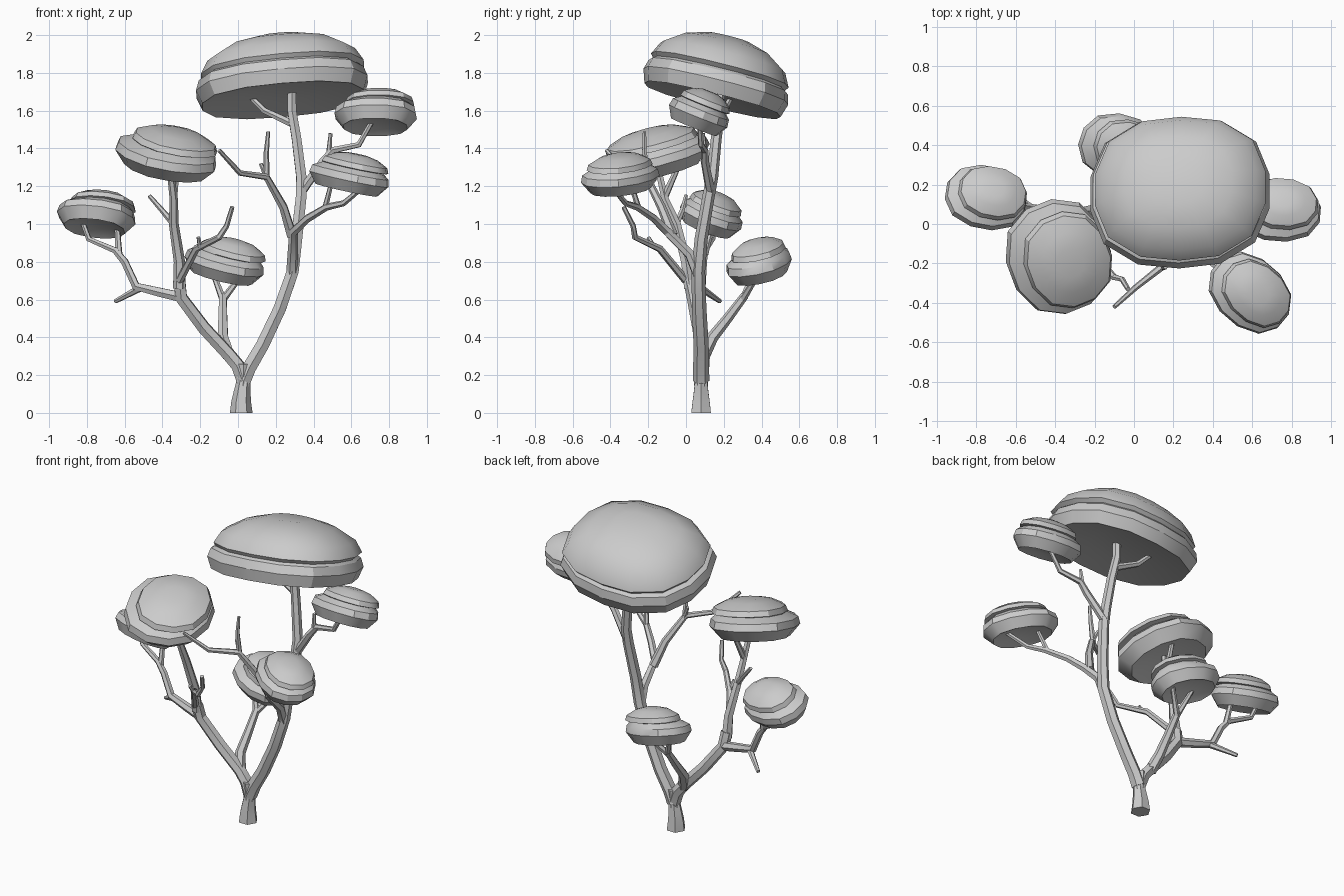
import bpy, bmesh, math
from mathutils import Vector, Matrix

cube = bpy.data.objects.get("Cube")
if cube:
    bpy.data.objects.remove(cube, do_unlink=True)

grey = bpy.data.materials.new("plain grey")
grey.use_nodes = True
shade = (0.6, 0.6, 0.6, 1)
grey.diffuse_color = shade
grey.node_tree.nodes["Principled BSDF"].inputs["Base Color"].default_value = shade


def finish(ob, angle):
    bpy.ops.object.select_all(action='DESELECT')
    ob.select_set(True)
    bpy.context.view_layer.objects.active = ob
    if ob.type == 'CURVE':
        bpy.ops.object.convert(target='MESH')
    bpy.ops.object.shade_smooth_by_angle(angle=math.radians(angle))


def branch(name, points, start, end):
    """Six-sided tapering limb through the points."""
    cu = bpy.data.curves.new(name, 'CURVE')
    cu.dimensions = '3D'
    cu.bevel_depth = 1
    cu.bevel_resolution = 1
    cu.use_fill_caps = True
    sp = cu.splines.new('POLY')
    sp.points.add(len(points) - 1)
    for i, (p, co) in enumerate(zip(sp.points, points)):
        p.co = (*co, 1)
        p.radius = start + (end - start) * i / (len(points) - 1)
    cu.materials.append(grey)
    ob = bpy.data.objects.new(name, cu)
    bpy.context.collection.objects.link(ob)
    finish(ob, 30)


# Profiles: radius, height, share of the cap offset
WIDE = [(.45, -.36, 0), (.94, -.47, 0), (1, -.26, 0), (.96, -.11, 0), (.91, -.07, .5),
        (.95, -.01, 1), (.86, .19, 1), (.6, .39, 1), (.3, .5, 1)]
SMALL = [(.45, -.38, 0), (.78, -.5, 0), (1, -.2, 0), (.96, -.01, 0), (.76, .12, .5),
         (.84, .14, 1), (.79, .28, 1), (.52, .43, 1), (.25, .49, 1)]


def canopy(name, centre, size, turn, slope, cap, profile, power=2.3, sides=12):
    """Flattened leaf cushion with an overhanging cap, tilted along the slope."""
    bm = bmesh.new()
    rings = []
    for r, h, k in profile:
        ring = []
        for i in range(sides):
            a = math.tau * (i + .5) / sides
            c, s = math.cos(a), math.sin(a)
            q = r / (abs(c) ** power + abs(s) ** power) ** (1 / power)
            ring.append(bm.verts.new((size[0] * q * c, size[1] * q * s, size[2] * h)))
        shift = Matrix.Rotation(-turn, 3, 'Z') @ Vector((*cap, 0)) * k
        for v in ring:
            v.co += shift
        rings.append(ring)
    for low, high in zip(rings, rings[1:]):
        for i in range(sides):
            j = (i + 1) % sides
            bm.faces.new((low[i], low[j], high[j], high[i]))
    bm.faces.new(rings[0][::-1])
    bm.faces.new(rings[-1])
    tilt = Vector((0, 0, 1)).rotation_difference(Vector((-slope[0], -slope[1], 1)))
    bm.transform(Matrix.Translation(centre) @ tilt.to_matrix().to_4x4()
                 @ Matrix.Rotation(turn, 4, 'Z'))
    me = bpy.data.meshes.new(name)
    bm.to_mesh(me)
    bm.free()
    me.materials.append(grey)
    ob = bpy.data.objects.new(name, me)
    bpy.context.collection.objects.link(ob)
    finish(ob, 32)


# Trunk and the two main limbs
branch("trunk_foot", [(.017, .08, 0), (.017, .08, .06), (.022, .08, .11), (.03, .08, .17)], .06, .037)
branch("trunk_neck", [(.027, .08, .14), (.03, .08, .2), (.03, .08, .26)], .036, .044)
branch("left_limb", [(.03, .08, .17), (.06, .08, .24), (.13, .08, .36), (.22, .07, .55),
                     (.29, .065, .75), (.31, .08, .92), (.335, .12, 1.15), (.335, .14, 1.25),
                     (.31, .16, 1.45), (.285, .18, 1.6), (.285, .18, 1.78)], .044, .025)
branch("right_limb", [(.03, .08, .17), (0, .085, .25), (-.05, .09, .31), (-.18, .07, .45),
                      (-.3, .04, .61), (-.31, .02, .7)], .04, .035)

# Limbs under the canopies
branch("top_fork", [(.29, .18, 1.53), (.14, .2, 1.6), (.05, .25, 1.69)], .022, .014)
branch("left_high_branch", [(.335, .13, 1.17), (.45, .1, 1.33), (.5, .1, 1.39), (.64, .08, 1.42),
                            (.73, .07, 1.58)], .026, .013)
branch("left_high_fork", [(.48, .1, 1.36), (.49, .09, 1.48)], .016, .01)
branch("left_front_branch", [(.285, .065, .73), (.29, .02, .84), (.295, -.1, .96), (.37, -.17, 1.03),
                             (.47, -.26, 1.09), (.56, -.32, 1.11), (.68, -.4, 1.21)], .031, .013)
branch("left_front_fork", [(.46, -.25, 1.08), (.5, -.3, 1.24)], .016, .012)
branch("right_high_branch", [(-.31, .02, .66), (-.31, 0, .8), (-.34, -.05, 1), (-.34, -.11, 1.13),
                             (-.36, -.15, 1.3)], .034, .018)
branch("right_high_fork", [(-.34, -.11, 1.15), (-.32, -.03, 1.33)], .02, .014)
branch("right_low_branch", [(-.29, .04, .61), (-.42, .06, .64), (-.54, .08, .67), (-.6, .09, .8),
                            (-.65, .1, .86), (-.79, .14, .92), (-.83, .16, 1.03)], .03, .013)
branch("right_low_fork", [(-.63, .1, .84), (-.64, .14, .99)], .019, .014)
branch("back_branch", [(-.05, .09, .3), (-.08, .14, .4), (-.08, .22, .5), (-.08, .31, .62)], .036, .022)
for name, end in (("back_fork_right", (-.14, .37, .76)), ("back_fork_left", (.02, .38, .73))):
    branch(name, [(-.08, .3, .6), end], .02, .013)

# Bare twigs
branch("front_bare_branch", [(.285, -.07, .94), (.24, -.13, 1.09), (.15, -.21, 1.25),
                             (.01, -.32, 1.27), (-.1, -.42, 1.39)], .028, .011)
branch("front_twig_tall", [(.15, -.2, 1.24), (.15, -.22, 1.38), (.16, -.22, 1.49)], .018, .01)
branch("front_twig_short", [(.15, -.2, 1.25), (.12, -.19, 1.32)], .014, .01)
branch("inner_bare_branch", [(-.31, 0, .7), (-.22, -.14, .87), (-.1, -.27, .93),
                             (-.06, -.28, .99), (-.03, -.33, 1.09)], .022, .012)
branch("inner_twig", [(-.2, -.17, .88), (-.21, -.2, .93)], .014, .01)
branch("side_twig", [(-.34, -.05, 1), (-.4, -.02, 1.07), (-.47, 0, 1.15)], .018, .011)
branch("low_twig", [(-.52, .08, .66), (-.65, .18, .59)], .02, .012)

# Leaf cushions
canopy("main_canopy", (.225, .18, 1.815), (.46, .395, .35), 0, (.09, -.25), (.01, 0), WIDE, 2.5, 14)
canopy("right_high_canopy", (-.375, -.175, 1.395), (.3, .265, .23), -1.2, (-.18, .23), (.035, 0), SMALL)
canopy("right_low_canopy", (-.745, .145, 1.07), (.21, .17, .205), -.17, (-.16, -.4), (.025, 0), SMALL)
canopy("back_canopy", (-.065, .38, .82), (.215, .17, .21), -.3, (-.22, .2), (.03, .01), SMALL)
canopy("left_front_canopy", (.595, -.35, 1.277), (.23, .175, .2), -.7, (-.2, .05), (.02, 0), SMALL)
canopy("left_high_canopy", (.73, .08, 1.61), (.22, .165, .21), -.08, (-.03, -.4), (.02, .01), SMALL)
